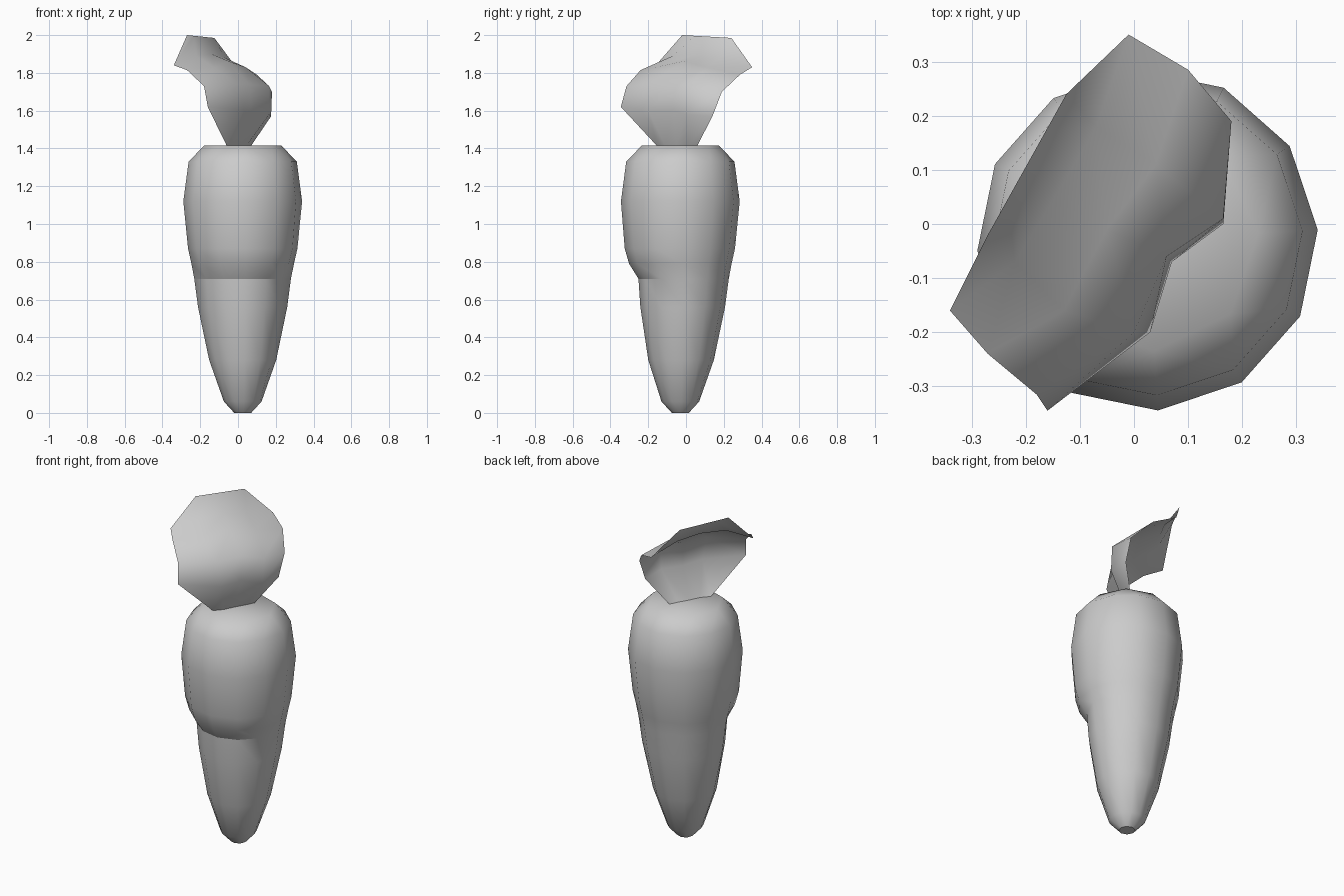
import bpy, bmesh, math
from mathutils import Vector

if "Cube" in bpy.data.objects:
    bpy.data.objects.remove(bpy.data.objects["Cube"])

CX, CY = 0.025, -0.03           # axis of the root

grey = bpy.data.materials.new("plain grey")
grey.diffuse_color = (0.6, 0.6, 0.6, 1)
grey.use_nodes = True
grey.node_tree.nodes["Principled BSDF"].inputs["Base Color"].default_value = grey.diffuse_color


def finish(name, bm, angle):
    me = bpy.data.meshes.new(name)
    bm.to_mesh(me)
    bm.free()
    me.materials.append(grey)
    ob = bpy.data.objects.new(name, me)
    bpy.context.collection.objects.link(ob)
    bpy.ops.object.select_all(action='DESELECT')
    ob.select_set(True)
    bpy.context.view_layer.objects.active = ob
    bpy.ops.object.shade_smooth_by_angle(angle=math.radians(angle))
    return ob


# Root: rings of (height, radius, front inset, sides), stepped in at the front below 0.71
rings = [(0, .045, 0, 8), (.06, .10, 0, 12), (.28, .178, .008, 12), (.56, .237, .025, 12),
         (.71, .257, .035, 12), (.79, .272, 0, 12), (.87, .290, -.005, 12),
         (1.12, .315, 0, 12), (1.33, .287, 0, 12), (1.415, .205, 0, 8)]
bm = bmesh.new()
loops = []
for z, r, inset, n in rings:
    vs = []
    for i in range(n):
        a = math.radians(3.5) + math.tau * i / n
        front = max(0, min(1, 1.6 * math.cos(a + math.radians(85))))
        rr = r - inset * front
        vs.append(bm.verts.new((CX + rr * math.cos(a), CY + rr * math.sin(a), z)))
    loops.append([bm.edges.new((vs[i], vs[(i + 1) % n])) for i in range(n)])
    if z in (0, 1.415):
        bm.faces.new(vs)
for a, b in zip(loops, loops[1:]):
    bmesh.ops.bridge_loops(bm, edges=a + b)
bmesh.ops.recalc_face_normals(bm, faces=bm.faces[:])
# crisp lower edge of the front step
for e in bm.edges:
    if all(abs(v.co.z - .71) < .001 and v.co.y < CY for v in e.verts):
        e.smooth = False
finish("root", bm, 42)

# Leaf: one curled sheet, rows from base to tip
rows = [
    [(-.06, -.155, 1.415), (-.02, -.11, 1.415), (.01, -.05, 1.415), (.045, .01, 1.415), (.07, .06, 1.415)],
    [(-.16, -.345, 1.62), (.03, -.20, 1.60), (.07, -.07, 1.60), (.165, .0, 1.58), (.175, .14, 1.57)],
    [(-.18, -.315, 1.73), (.0, -.20, 1.74), (.06, -.06, 1.74), (.165, .01, 1.73), (.18, .19, 1.70)],
    [(-.27, -.24, 1.815), (-.13, -.16, 1.83), (-.05, -.01, 1.862), (.04, .11, 1.83), (.10, .285, 1.79)],
    [(-.34, -.16, 1.84), (-.22, -.07, 1.89), (-.14, .06, 1.90), (-.07, .18, 1.88), (-.01, .35, 1.83)],
]
p, q = Vector((-.27, -.02, 2.0)), Vector((-.125, .24, 1.985))
rows.append([p.lerp(q, i / 4) for i in range(5)])
bm = bmesh.new()
grid = [[bm.verts.new(c) for c in row] for row in rows]
for a, b in zip(grid, grid[1:]):
    for i in range(4):
        bm.faces.new((a[i], a[i + 1], b[i + 1], b[i]))
finish("leaf", bm, 80)
